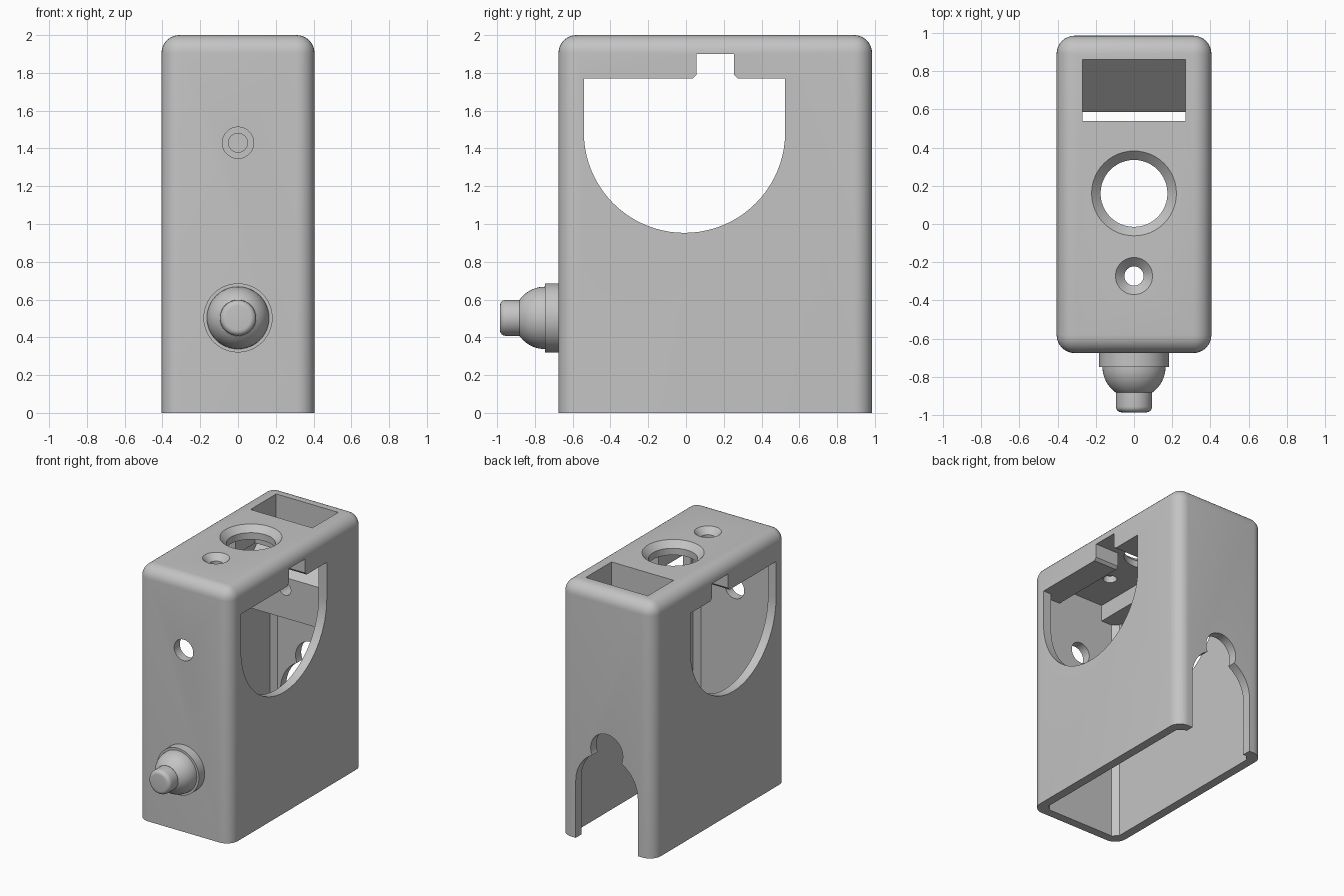
import bpy
import bmesh
from math import pi, sin, cos
from mathutils import Vector

cube = bpy.data.objects.get("Cube")
if cube:
    bpy.data.objects.remove(cube, do_unlink=True)

grey = bpy.data.materials.new("plain grey")
grey.use_nodes = True
grey.diffuse_color = (0.55, 0.55, 0.55, 1)
grey.node_tree.nodes["Principled BSDF"].inputs["Base Color"].default_value = (0.55, 0.55, 0.55, 1)

AXES = {"X": lambda a, b, d: (d, a, b),
        "Y": lambda a, b, d: (a, d, b),
        "Z": lambda a, b, d: (a, b, d)}


def finish(bm, name):
    bmesh.ops.recalc_face_normals(bm, faces=bm.faces)
    mesh = bpy.data.meshes.new(name)
    bm.to_mesh(mesh)
    bm.free()
    mesh.materials.append(grey)
    obj = bpy.data.objects.new(name, mesh)
    bpy.context.collection.objects.link(obj)
    return obj


def loft(name, axis, rings):
    """Solid through matching 2D rings, each given as (points, depth)."""
    bm = bmesh.new()
    loops = [[bm.verts.new(AXES[axis](a, b, d)) for a, b in pts] for pts, d in rings]
    n = len(loops[0])
    for low, high in zip(loops, loops[1:]):
        for i in range(n):
            j = (i + 1) % n
            bm.faces.new((low[i], low[j], high[j], high[i]))
    bm.faces.new(loops[0])
    bm.faces.new(loops[-1])
    return finish(bm, name)


def prism(name, axis, pts, lo, hi):
    return loft(name, axis, [(pts, lo), (pts, hi)])


def arc(a, b, r, start=0.0, end=2 * pi, steps=48):
    return [(a + r * cos(start + (end - start) * i / steps),
             b + r * sin(start + (end - start) * i / steps)) for i in range(steps + 1)]


def circle(a, b, r):
    return arc(a, b, r)[:-1]


def box(name, x, y, z):
    return prism(name, "Z", [(x[0], y[0]), (x[1], y[0]), (x[1], y[1]), (x[0], y[1])], *z)


def round_edges(obj, width, segments, rule):
    bm = bmesh.new()
    bm.from_mesh(obj.data)
    edges = [e for e in bm.edges if rule(*(v.co for v in e.verts))]
    bmesh.ops.bevel(bm, geom=edges, offset=width, segments=segments,
                    profile=0.5, affect="EDGES", clamp_overlap=True)
    bm.to_mesh(obj.data)
    bm.free()


def combine(target, tool, operation="DIFFERENCE"):
    mod = target.modifiers.new("combine", "BOOLEAN")
    mod.operation = operation
    mod.solver = "EXACT"
    mod.object = tool
    bpy.context.view_layer.objects.active = target
    bpy.ops.object.modifier_apply(modifier=mod.name)
    bpy.data.objects.remove(tool, do_unlink=True)


def smooth(obj):
    bpy.ops.object.select_all(action="DESELECT")
    obj.select_set(True)
    bpy.context.view_layer.objects.active = obj
    bpy.ops.object.shade_smooth_by_angle(angle=pi / 6)


# Housing shell, rounded everywhere but at the open bottom
housing = box("housing", (-0.405, 0.405), (-0.675, 0.985), (0, 2))
round_edges(housing, 0.095, 8, lambda a, b: a.z + b.z > 1)

# Open cavity with softened corners
cavity = box("cavity", (-0.335, 0.335), (-0.605, 0.915), (-0.2, 1.77))
round_edges(cavity, 0.04, 1, lambda a, b: abs(a.z - b.z) > 1)
combine(housing, cavity)

# Raised ceiling channel between the two side rails, and the rear slot
combine(housing, box("channel", (-0.2, 0.2), (-0.605, 0.5), (1.7, 1.9)))
combine(housing, box("slot", (-0.27, 0.27), (0.54, 0.86), (1.5, 2.2)))

# Round-bottomed side windows with a stepped notch on top
window = arc(-0.008, 1.486, 0.533, pi, 2 * pi, 40)
window += [(0.525, 1.77), (0.275, 1.77), (0.255, 1.79), (0.255, 1.9),
           (0.055, 1.9), (0.055, 1.79), (0.035, 1.77), (-0.541, 1.77)]
combine(housing, prism("window", "X", window, -0.6, 0.6))

# Rear block with a ramp under the slot
ramp = [(0.94, 1.2), (0.585, 1.2), (0.585, 1.52), (0.86, 1.8), (0.94, 1.8)]
combine(housing, prism("ramp_block", "X", ramp, -0.36, 0.36), "UNION")

# Front screw access hole and the blind screw hole behind it
combine(housing, prism("access_hole", "Y", circle(0, 1.43, 0.083), -0.8, -0.5))
combine(housing, prism("screw_hole", "Y", circle(0, 1.43, 0.05), 0.5, 0.87))

# Countersunk holes in the top
for y, inner, outer in ((0.16, 0.175, 0.222), (-0.272, 0.05, 0.097)):
    depth = outer - inner
    sink = loft("countersunk_hole", "Z", [
        (circle(0, y, inner), 1.6), (circle(0, y, inner), 2 - depth),
        (circle(0, y, outer), 2.0), (circle(0, y, outer), 2.1)])
    combine(housing, sink)

# Arched rear doorway with a round bump above
arch = [(-0.27, -0.1), (0.27, -0.1)] + arc(0, 0.45, 0.27, 0, pi, 32)
combine(housing, prism("doorway", "Y", arch, 0.82, 1.2))
combine(housing, prism("doorway_bump", "Y", circle(0, 0.745, 0.14), 0.82, 1.2))
smooth(housing)

# Front knob: collar, dome and rounded tip turned about one axis
KNOB_Z = 0.503
profile = [(0.183, -0.66), (0.183, -0.747), (0.165, -0.747)]
profile += [(0.165 * cos(t), -0.747 - 0.165 * sin(t))
            for t in [0.95 * i / 10 for i in range(1, 11)]]
profile += [(0.095, -0.881), (0.095, -0.955)]
profile += [(0.065 + 0.03 * cos(t), -0.955 - 0.03 * sin(t))
            for t in [pi / 2 * i / 6 for i in range(1, 7)]]
knob = loft("knob", "Y", [(circle(0, KNOB_Z, r), y) for r, y in profile])
smooth(knob)
